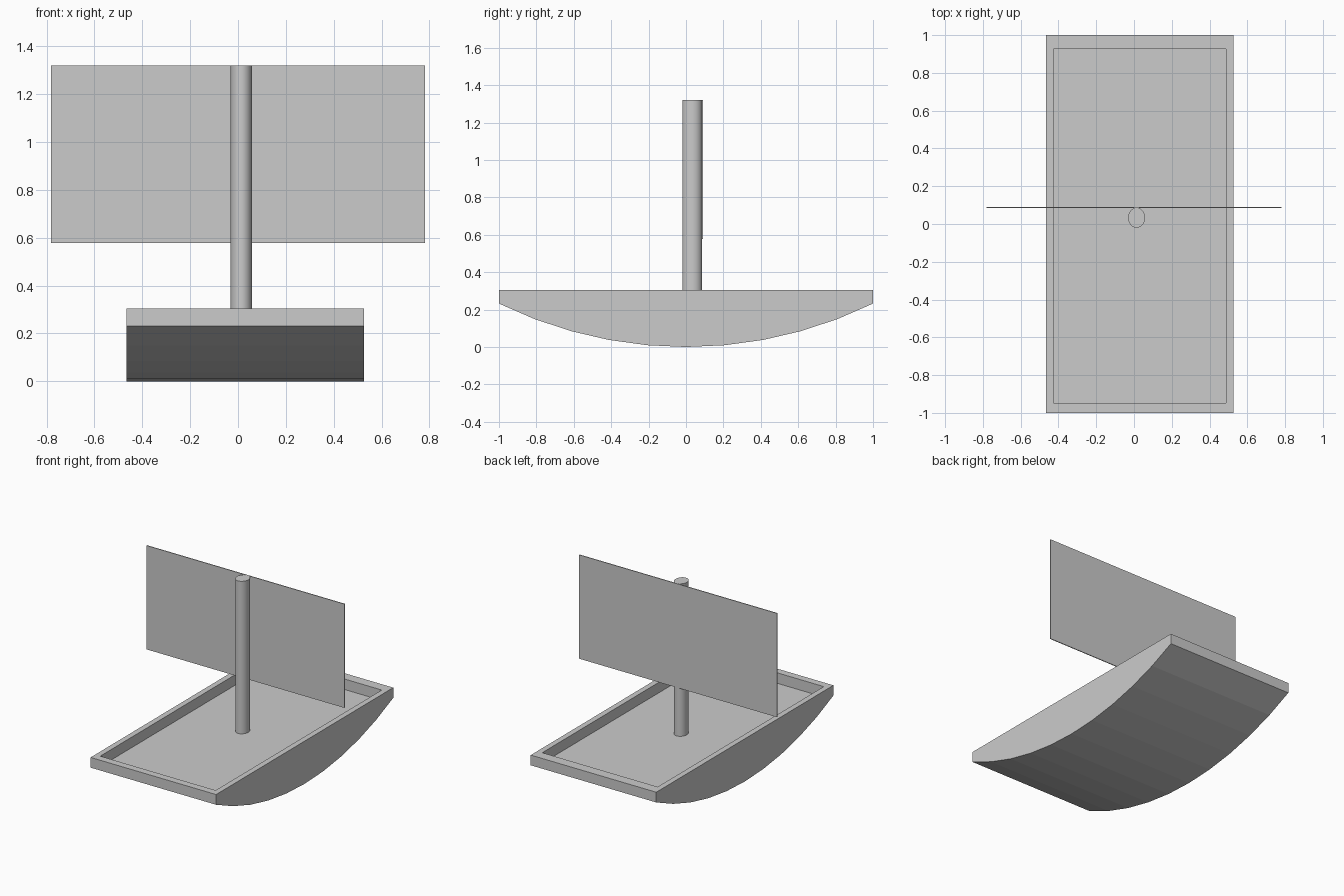
import bpy, bmesh, math

cube = bpy.data.objects.get("Cube")
if cube:
    bpy.data.objects.remove(cube, do_unlink=True)

grey = bpy.data.materials.new("plain grey")
grey.use_nodes = True
COLOUR = (0.6, 0.6, 0.6, 1)
grey.diffuse_color = COLOUR
grey.node_tree.nodes["Principled BSDF"].inputs["Base Color"].default_value = COLOUR


def add_object(name, bm):
    bmesh.ops.recalc_face_normals(bm, faces=bm.faces)
    mesh = bpy.data.meshes.new(name)
    bm.to_mesh(mesh)
    bm.free()
    mesh.materials.append(grey)
    obj = bpy.data.objects.new(name, mesh)
    bpy.context.collection.objects.link(obj)
    return obj


def add_box(name, low, high):
    bm = bmesh.new()
    bmesh.ops.create_cube(bm, size=1)
    for v in bm.verts:
        v.co = [a + (c + 0.5) * (b - a) for a, b, c in zip(low, high, v.co)]
    return add_object(name, bm)


# Hull: side profile with a round bottom, extruded across the beam
LEFT, RIGHT, RIM, CHINE, SEGMENTS = 0.527, -0.465, 0.305, 0.232, 10
radius = (1 + CHINE ** 2) / (2 * CHINE)
half_angle = math.asin(1 / radius)
profile = [(1, RIM), (-1, RIM)]
for i in range(SEGMENTS + 1):
    a = half_angle * (2 * i / SEGMENTS - 1)
    profile.append((radius * math.sin(a), radius * (1 - math.cos(a))))
bm = bmesh.new()
side = bm.faces.new([bm.verts.new((RIGHT, y, z)) for y, z in profile])
extruded = bmesh.ops.extrude_face_region(bm, geom=[side])["geom"]
bmesh.ops.translate(bm, vec=(LEFT - RIGHT, 0, 0),
                    verts=[g for g in extruded if isinstance(g, bmesh.types.BMVert)])
hull = add_object("hull", bm)

# Sunken deck cut into the hull
cutter = add_box("deck_cutter", (-0.425, -0.948, 0.23), (0.487, 0.927, 0.5))
cutter.hide_render = True
cutter.hide_viewport = True
cutter.display_type = 'WIRE'
cut = hull.modifiers.new("sunken deck", 'BOOLEAN')
cut.operation = 'DIFFERENCE'
cut.solver = 'EXACT'
cut.object = cutter

# Mast: slightly oval pole standing on the deck
bpy.ops.mesh.primitive_cylinder_add(vertices=32, radius=1, depth=1.1,
                                    location=(0.014, 0.033, 0.77))
mast = bpy.context.object
mast.name = "mast"
mast.scale = (0.045, 0.053, 1)
bpy.ops.object.transform_apply(location=False, rotation=False, scale=True)
mast.data.materials.append(grey)
bpy.ops.object.shade_smooth_by_angle(angle=math.radians(30))

# Sail: thin flat sheet behind the mast
add_box("sail", (-0.781, 0.084, 0.578), (0.781, 0.09, 1.32))
